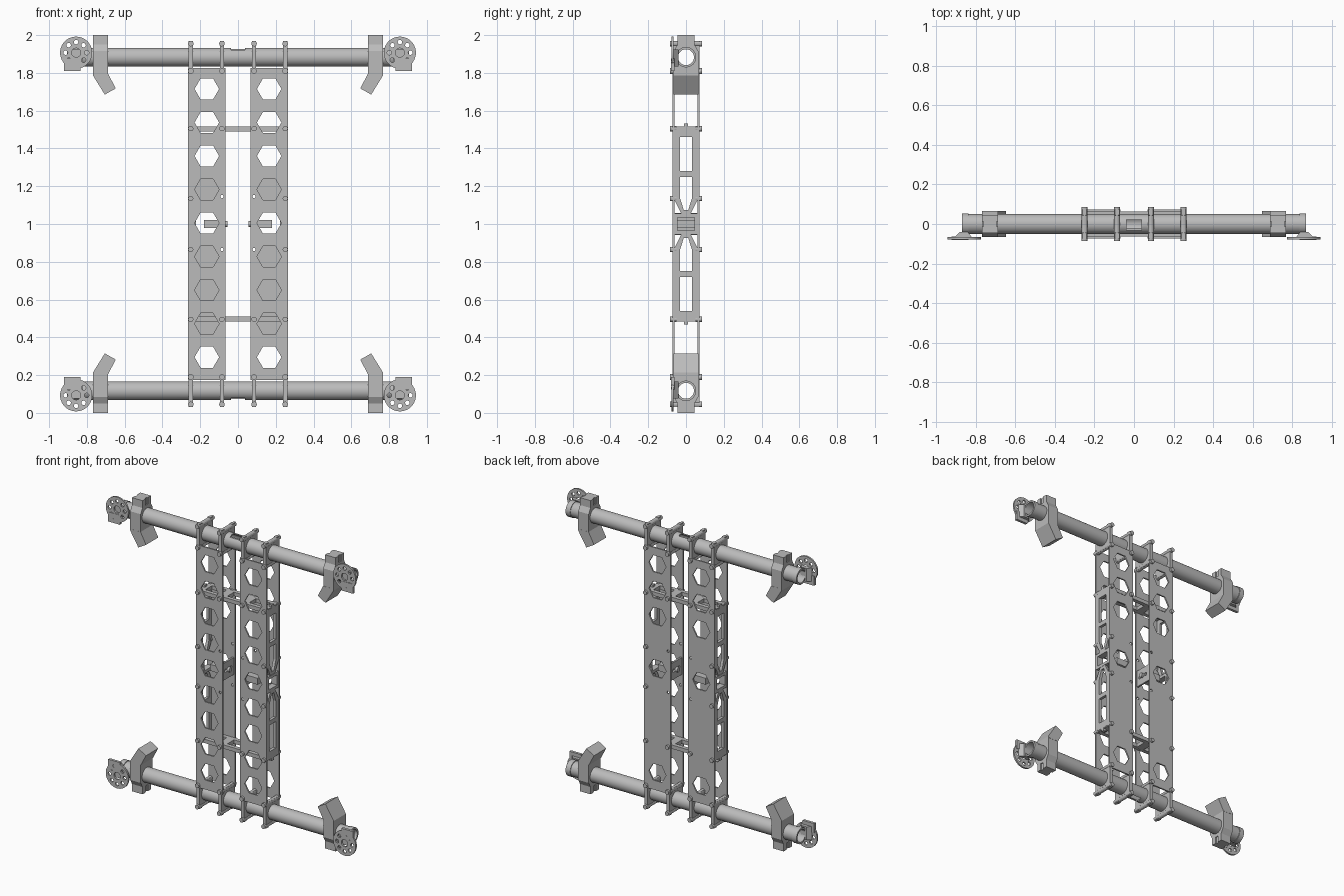
import bpy, bmesh, math
from mathutils import Vector, Matrix

cube = bpy.data.objects.get("Cube")
if cube:
    bpy.data.objects.remove(cube)

grey = bpy.data.materials.new("plain_grey")
grey.use_nodes = True
grey.diffuse_color = (0.5, 0.5, 0.5, 1)
grey.node_tree.nodes["Principled BSDF"].inputs["Base Color"].default_value = (0.5, 0.5, 0.5, 1)

# local (u, v, depth) to world, for a plate facing each axis
FACING = {"x": lambda u, v, w: (w, u, v),
          "y": lambda u, v, w: (u, w, v),
          "z": lambda u, v, w: (u, v, w)}


def ring(u, v, r, n=24, start=0.0):
    return [(u + r * math.cos(start + math.tau * i / n),
             v + r * math.sin(start + math.tau * i / n)) for i in range(n)]


def rect(u0, u1, v0, v1):
    return [(u0, v0), (u1, v0), (u1, v1), (u0, v1)]


def add(name, mesh, mirror, smooth=False):
    """Link a mesh; mirror it about x = 0 and/or the mid height z = 1."""
    mesh.transform(Matrix.Translation((0, 0, -1)))
    mesh.materials.clear()
    mesh.materials.append(grey)
    ob = bpy.data.objects.new(name, mesh)
    ob.location.z = 1
    bpy.context.collection.objects.link(ob)
    if smooth:
        bpy.ops.object.select_all(action="DESELECT")
        ob.select_set(True)
        bpy.context.view_layer.objects.active = ob
        bpy.ops.object.shade_smooth_by_angle(angle=math.radians(35))
    if mirror:
        mod = ob.modifiers.new("mirror", "MIRROR")
        mod.use_axis = ("x" in mirror, False, "z" in mirror)
        mod.use_mirror_merge = False
    return ob


def plate(name, axis, outline, holes, w0, w1, mirror="xz", smooth=False):
    """Extrude an outline with holes from w0 to w1 along an axis."""
    bm = bmesh.new()
    put = FACING[axis]
    edges = []
    for loop in [outline] + holes:
        vs = [bm.verts.new(put(u, v, w0)) for u, v in loop]
        edges += [bm.edges.new((vs[i - 1], vs[i])) for i in range(len(vs))]
    bmesh.ops.triangle_fill(bm, edges=edges, use_beauty=True)
    ext = bmesh.ops.extrude_face_region(bm, geom=bm.faces[:], use_keep_orig=True)
    moved = [g for g in ext["geom"] if isinstance(g, bmesh.types.BMVert)]
    bmesh.ops.translate(bm, verts=moved, vec=Vector(put(0, 0, w1 - w0)))
    bmesh.ops.recalc_face_normals(bm, faces=bm.faces[:])
    mesh = bpy.data.meshes.new(name)
    bm.to_mesh(mesh)
    bm.free()
    return add(name, mesh, mirror, smooth)


TUBE_Z = 0.117
COLUMNS = (0.085, 0.25)

# Long hollow tubes, with a slot at mid length
tube = plate("cross_tube", "x", ring(0, TUBE_Z, 0.05, 40), [ring(0, TUBE_Z, 0.042, 40)],
             -0.87, 0.87, "", True)
cutter = plate("slot_cutter", "z", rect(-0.037, 0.037, -0.06, 0.025), [], 0.05, 0.08, "")
cutter.hide_render = True
cutter.hide_set(True)
cut = tube.modifiers.new("slot", "BOOLEAN")
cut.operation = "DIFFERENCE"
cut.object = cutter
mod = tube.modifiers.new("mirror", "MIRROR")
mod.use_axis = (False, False, True)
mod.use_mirror_merge = False

# Face plates with hexagonal lightening holes
hexes = [0.295 + 0.1775 * i for i in range(9)]
pins = [ring(0.085, z, 0.009, 12) for z in (0.865, 1.145)]
for name, y0, used in (("front_plate", -0.072, range(9)), ("back_plate", 0.062, (0, 4, 6, 7, 8))):
    holes = [ring(0.165, hexes[i], 0.065, 6) for i in used]
    plate(name, "y", rect(0.067, 0.265, 0.175, 1.825), holes + pins, y0, y0 + 0.01, "x")

# Windowed side plates, split around the middle
windows = [rect(-0.033, 0.033, 0.54, 0.72),
           [(-0.033, 0.75), (0.033, 0.75), (0.033, 0.86), (0.012, 0.925),
            (-0.012, 0.925), (-0.033, 0.86)]]
plate("side_plate", "x",
      [(-0.062, 0.49), (0.062, 0.49), (0.062, 0.87), (0.025, 0.945), (-0.025, 0.945), (-0.062, 0.87)],
      windows, 0.242, 0.262)

# Horizontal cross braces joining both halves
slots = [rect(a, b, -0.035, 0.035) for a, b in ((-0.22, -0.11), (-0.055, 0.055), (0.11, 0.22))]
plate("cross_brace", "z", rect(-0.26, 0.26, -0.062, 0.062), slots, 0.484, 0.51, "z")
plate("brace_tab", "y", rect(0.242, 0.262, 0.468, 0.49), [], -0.011, 0.011)

# Tube holders, bolts and bolt heads
for x in COLUMNS:
    plate("tube_holder", "x",
          [(-0.072, 0.03), (-0.045, 0.03), (-0.03, 0.055), (0.03, 0.055), (0.045, 0.03),
           (0.072, 0.03), (0.072, 0.2), (-0.072, 0.2)],
          [ring(0, TUBE_Z, 0.05, 32)], x - 0.011, x + 0.011)
    for z in (0.045, 0.19):
        plate("holder_bolt", "y", ring(x, z, 0.015, 12), [], -0.086, 0.086)
    for z in (0.495, 0.865):
        if z < 0.6 or x > 0.2:
            for side in (-1, 1):
                plate("bolt_head", "y", ring(x, z, 0.014, 12), [], side * 0.05, side * 0.086)

# Clamps with bent arms near the tube ends
plate("leg_clamp", "x",
      [(-0.045, 0.0), (-0.012, 0.0), (-0.012, 0.045), (0.012, 0.045), (0.012, 0.0), (0.045, 0.0),
       (0.045, 0.05), (0.065, 0.085), (0.065, 0.21), (-0.065, 0.21), (-0.065, 0.085), (-0.045, 0.05)],
      [ring(0, TUBE_Z, 0.05, 32)], 0.688, 0.767)
plate("leg_tongue", "x", rect(-0.025, 0.025, 0.0, 0.06), [], 0.695, 0.76)
plate("leg_arm", "y", [(0.688, 0.205), (0.767, 0.205), (0.767, 0.215), (0.705, 0.315), (0.647, 0.282)],
      [], -0.066, 0.066)

# Round end mounts with bolt holes, square tab and neck
cx, cz = 0.857, 0.093
disc_holes = [ring(cx, cz, 0.024, 20)]
disc_holes += [ring(cx + 0.056 * math.cos(a), cz + 0.056 * math.sin(a), 0.012, 12)
               for a in [math.tau * i / 8 for i in range(8)]]
plate("mount_disc", "y", ring(cx, cz, 0.085, 40), disc_holes, -0.078, -0.066, "xz", True)
plate("mount_tab", "y", rect(0.835, 0.922, 0.125, 0.19), [ring(0.878, 0.155, 0.01, 12)], -0.08, -0.062)
plate("mount_neck", "z", [(0.82, -0.066), (0.905, -0.066), (0.88, -0.04), (0.84, -0.04)],
      [], 0.075, 0.165)
plate("mount_collar", "x", ring(0, TUBE_Z, 0.054, 32), [ring(0, TUBE_Z, 0.043, 32)],
      0.835, 0.87, "xz", True)

# Latch units at mid height on the inner faces
screws = [ring(y, 1.0, 0.012, 12) for y in (-0.028, 0.028)]
plate("latch_plate", "x", rect(-0.058, 0.058, 0.942, 1.058), screws, 0.072, 0.084, "x")
plate("latch_body", "x", rect(-0.045, 0.045, 0.978, 1.022), [], 0.084, 0.18, "x")
plate("latch_knob", "x", ring(0, 1.0, 0.016, 12), [], 0.055, 0.075, "x")
plate("outer_socket", "x", rect(-0.06, 0.06, 0.945, 1.055),
      [rect(-0.045, 0.045, 0.965, 1.035)], 0.222, 0.264, "x")
